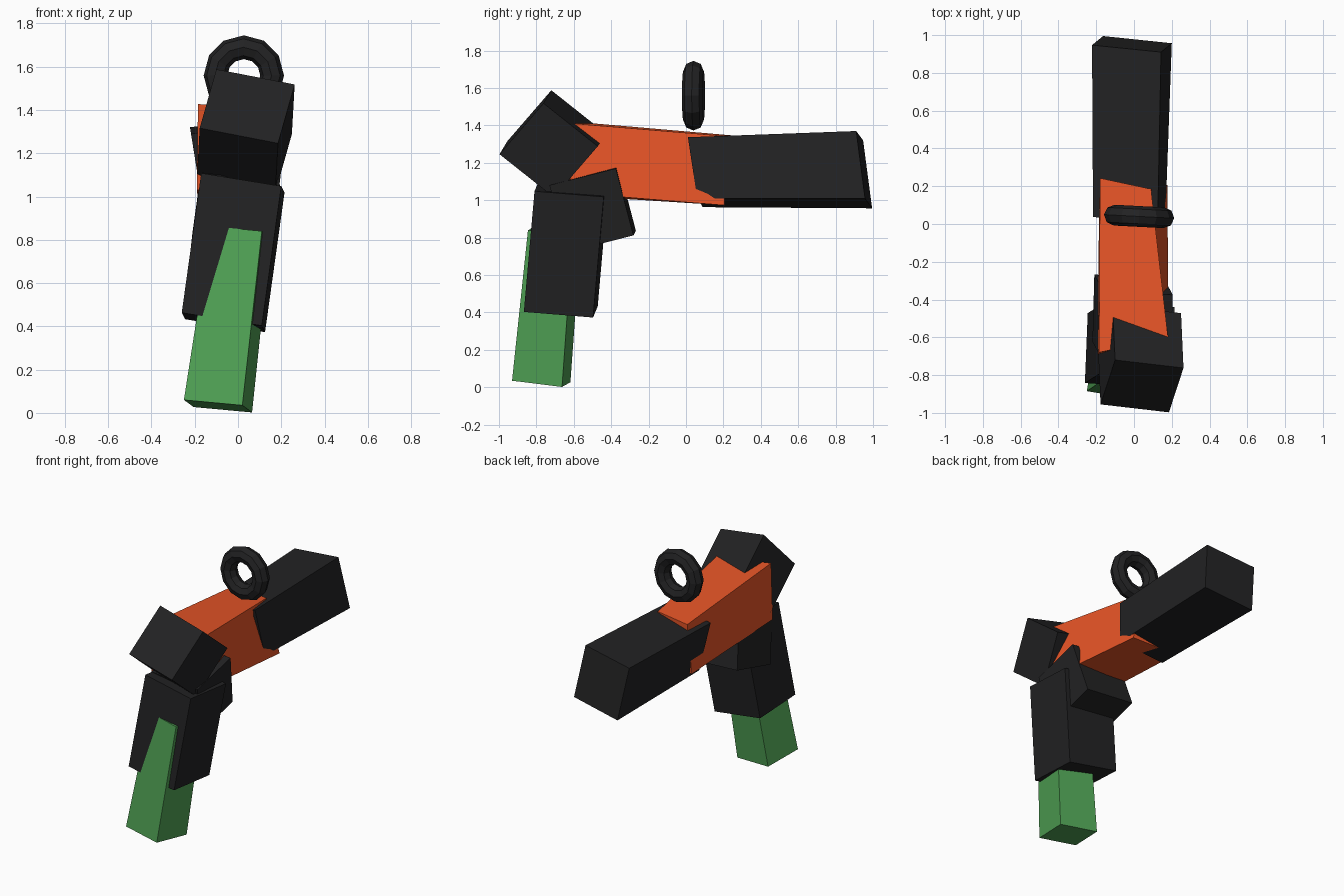
import bpy, bmesh
from mathutils import Vector, Euler
from math import radians

if "Cube" in bpy.data.objects:
    bpy.data.objects.remove(bpy.data.objects["Cube"])


def material(name, rgb):
    m = bpy.data.materials.new(name)
    m.diffuse_color = (*rgb, 1)
    m.use_nodes = True
    m.node_tree.nodes["Principled BSDF"].inputs["Base Color"].default_value = m.diffuse_color
    return m


BLACK = material("black", (0.016, 0.016, 0.017))
ORANGE = material("orange", (0.80, 0.09, 0.02))
GREEN = material("green", (0.08, 0.36, 0.09))


def loft(name, quad_a, quad_b, mat):
    """Six-sided block between two four-cornered ends."""
    bm = bmesh.new()
    a = [bm.verts.new(p) for p in quad_a]
    b = [bm.verts.new(p) for p in quad_b]
    bm.faces.new(a)
    bm.faces.new(b[::-1])
    for i in range(4):
        j = (i + 1) % 4
        bm.faces.new((a[j], a[i], b[i], b[j]))
    bmesh.ops.recalc_face_normals(bm, faces=bm.faces)
    me = bpy.data.meshes.new(name)
    bm.to_mesh(me)
    bm.free()
    me.materials.append(mat)
    ob = bpy.data.objects.new(name, me)
    bpy.context.collection.objects.link(ob)
    return ob


def quad(corner, u, v):
    c, u, v = Vector(corner), Vector(u), Vector(v)
    return [c, c + u, c + u + v, c + v]


def slanted_box(name, corner, u, v, w, mat):
    q = quad(corner, u, v)
    return loft(name, q, [p + Vector(w) for p in q], mat)


# Tilted head block
slanted_box("head", (-0.10, -0.72, 1.588), (0.362, -0.042, -0.07),
            (-0.077, -0.235, -0.272), (-0.013, 0.29, -0.23), BLACK)

# Handle sleeve
slanted_box("handle", (-0.17, -0.785, 1.108), (0.37, -0.025, -0.06),
            (0.015, 0.37, -0.03), (-0.09, -0.057, -0.645), BLACK)

# Block joining handle to body
slanted_box("handle_bracket", (-0.16, -0.362, 1.195), (0.365, -0.013, -0.025),
            (-0.01, -0.355, -0.09), (-0.05, 0.094, -0.358), BLACK)

# Green grip end
loft("grip_end",
     quad((-0.125, -0.80, 0.863), (0.235, -0.045, -0.023), (0.04, 0.24, -0.03)),
     quad((-0.25, -0.885, 0.06), (0.27, -0.045, -0.025), (0.045, 0.267, -0.033)),
     GREEN)

# Orange body, front end to rear end
loft("body",
     [(-0.185, -0.68, 1.427), (0.18, -0.60, 1.41), (0.18, -0.62, 1.04), (-0.19, -0.69, 1.03)],
     [(-0.18, 0.243, 1.347), (0.09, 0.185, 1.345), (0.178, 0.207, 0.973), (-0.185, 0.20, 0.985)],
     ORANGE)

# Rear block, slightly flared to the back
loft("rear_block",
     [(-0.217, 0.037, 1.29), (0.125, 0.01, 1.337), (0.167, 0.06, 1.01), (-0.165, 0.09, 0.963)],
     [(-0.222, 0.947, 1.32), (0.143, 0.91, 1.37), (0.20, 0.957, 1.01), (-0.164, 0.995, 0.957)],
     BLACK)

# Low-poly ring above the body
bpy.ops.mesh.primitive_torus_add(major_segments=12, minor_segments=8,
                                 major_radius=0.131, minor_radius=0.055)
ring = bpy.context.object
ring.name = "ring"
ring.data.transform(Euler((radians(90), 0, radians(-3))).to_matrix().to_4x4())
ring.location = (0.027, 0.04, 1.559)
ring.data.materials.append(BLACK)
